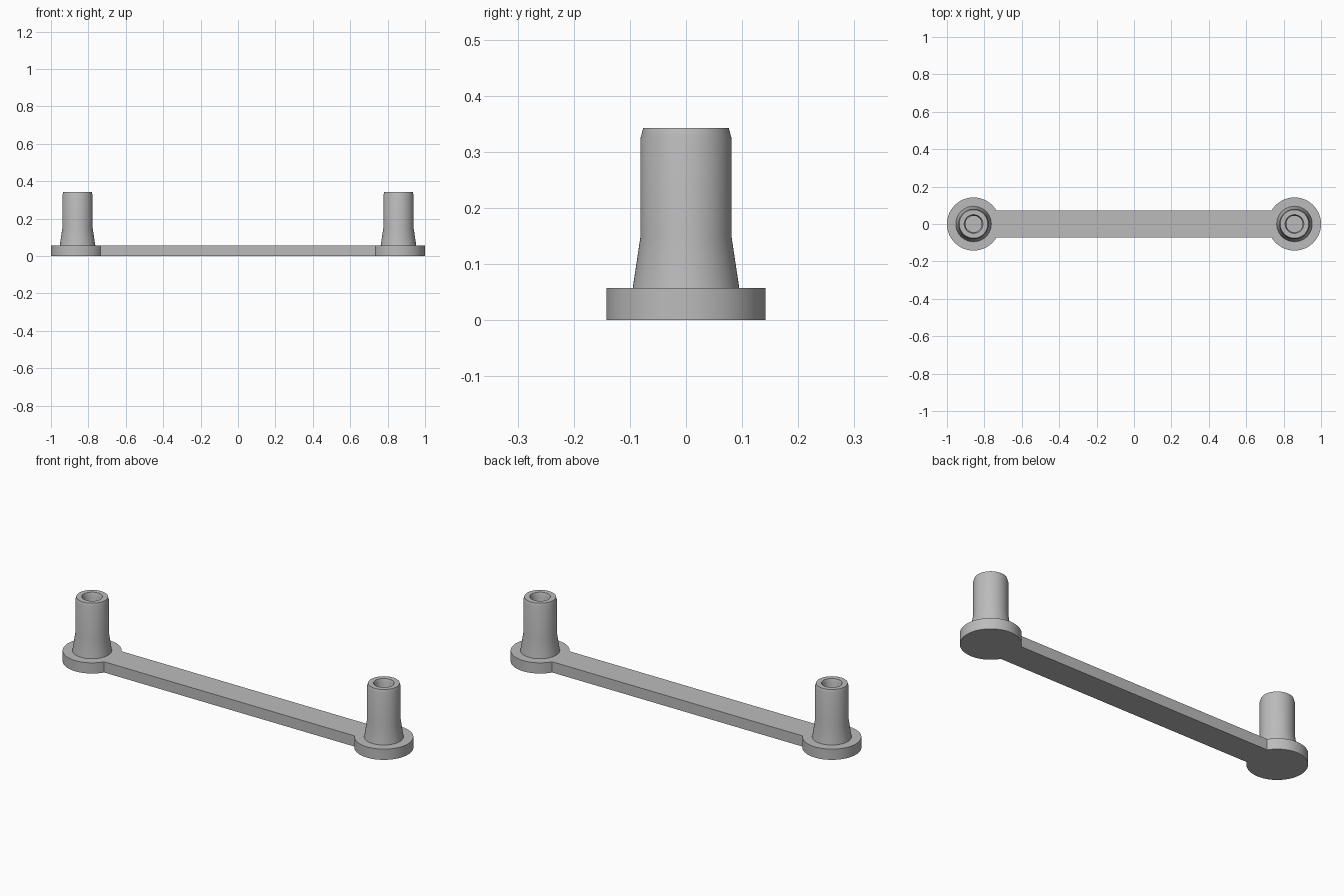
import bpy, bmesh, math

POST_X = 0.858      # post centres at +/- this x
DISC_R = 0.142
BAR_HALF = 0.073
PLATE_H = 0.057
SIDES = 64

if "Cube" in bpy.data.objects:
    bpy.data.objects.remove(bpy.data.objects["Cube"], do_unlink=True)

grey = bpy.data.materials.new("plain grey")
grey.use_nodes = True
colour = (0.5, 0.5, 0.5, 1)
grey.diffuse_color = colour
grey.node_tree.nodes["Principled BSDF"].inputs["Base Color"].default_value = colour


def finish(name, bm):
    bmesh.ops.recalc_face_normals(bm, faces=bm.faces)
    mesh = bpy.data.meshes.new(name)
    bm.to_mesh(mesh)
    bm.free()
    mesh.materials.append(grey)
    obj = bpy.data.objects.new(name, mesh)
    bpy.context.collection.objects.link(obj)
    bpy.ops.object.select_all(action='DESELECT')
    obj.select_set(True)
    bpy.context.view_layer.objects.active = obj
    bpy.ops.object.shade_smooth_by_angle(angle=math.radians(20))
    return obj


# Flat link plate: two round ends joined by a straight bar, one outline
bm = bmesh.new()
opening = math.asin(BAR_HALF / DISC_R)
outline = []
for side in (1, -1):
    for i in range(SIDES + 1):
        a = -math.pi + opening + (2 * math.pi - 2 * opening) * i / SIDES
        outline.append(bm.verts.new((side * (POST_X + DISC_R * math.cos(a)),
                                     side * DISC_R * math.sin(a), 0)))
base = bm.faces.new(outline)
top = bmesh.ops.extrude_face_region(bm, geom=[base])
bmesh.ops.translate(bm, vec=(0, 0, PLATE_H),
                    verts=[v for v in top["geom"] if isinstance(v, bmesh.types.BMVert)])
finish("link_plate", bm)

# Hollow posts: flared foot, straight shaft, chamfered rim and open bore
profile = [(0.095, PLATE_H), (0.081, 0.15), (0.081, 0.325), (0.076, 0.343),
           (0.050, 0.343), (0.044, 0.325), (0.044, PLATE_H)]
for name, x in (("left_post", POST_X), ("right_post", -POST_X)):
    bm = bmesh.new()
    rings = [[bm.verts.new((r * math.cos(2 * math.pi * i / SIDES),
                            r * math.sin(2 * math.pi * i / SIDES), z))
              for i in range(SIDES)] for r, z in profile]
    for low, high in zip(rings, rings[1:]):
        for i in range(SIDES):
            j = (i + 1) % SIDES
            bm.faces.new((low[i], low[j], high[j], high[i]))
    post = finish(name, bm)
    post.location.x = x
